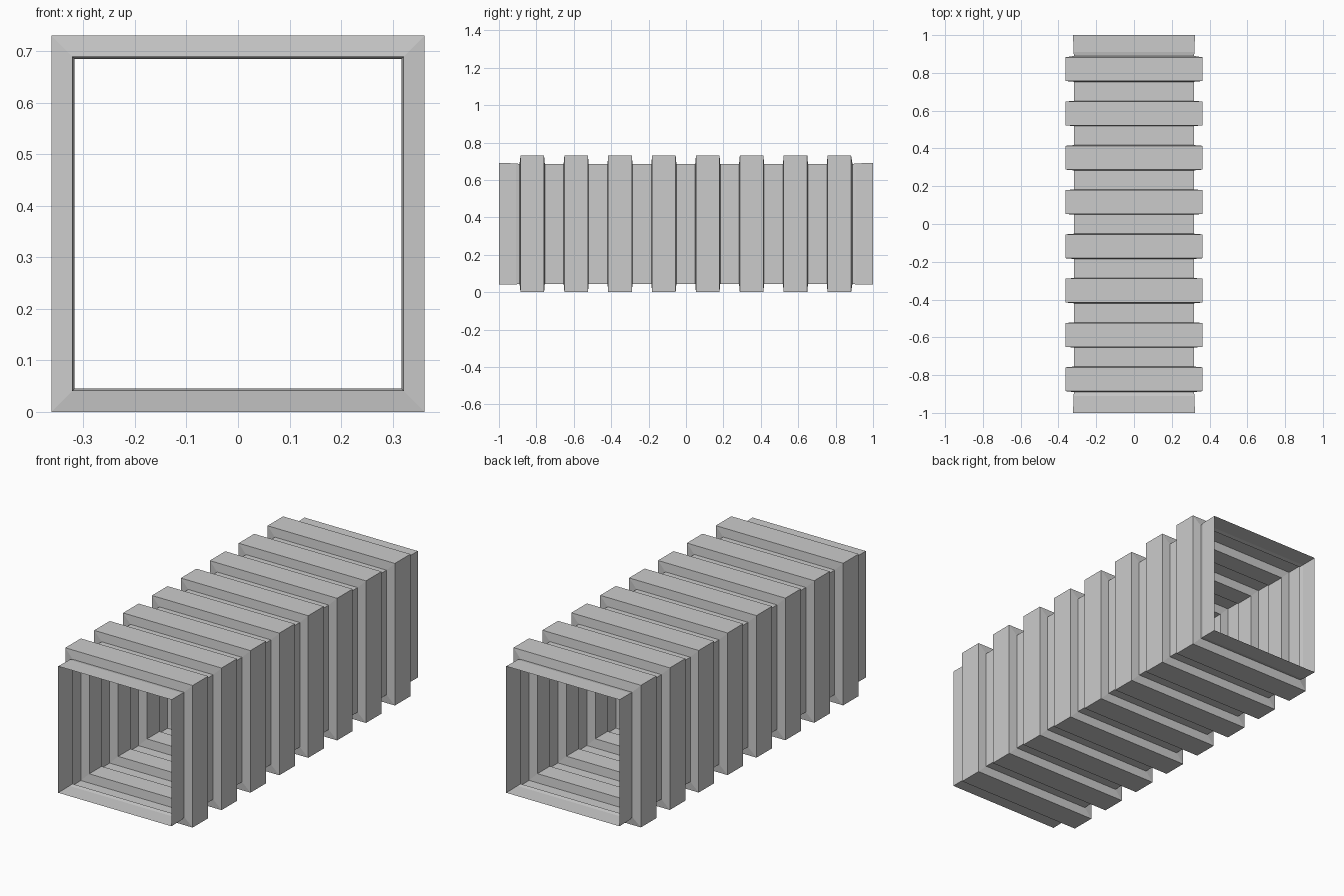
import bpy, bmesh

if "Cube" in bpy.data.objects:
    bpy.data.objects.remove(bpy.data.objects["Cube"])

HALF_X, HALF_Z, STEP = 0.362, 0.365, 0.045   # rib half sizes, groove depth
RIBS, PITCH, RIB = 8, 0.2345, 0.130          # count, spacing, rib length

# Lengthwise profile: (y, inset from the rib surface)
profile = [(-1.0, 0.04), (-0.91, 0.041), (-0.89, STEP)]
for i in range(RIBS):
    c = (i - (RIBS - 1) / 2) * PITCH - 0.001
    a, b = c - RIB / 2, c + RIB / 2
    if i:
        profile.append((a - 0.002, STEP))
    profile += [(a + 0.002, 0.0), (b - 0.002, 0.0)]
    if i < RIBS - 1:
        profile.append((b + 0.002, STEP))
profile += [(0.89, STEP), (0.91, 0.041), (1.0, 0.04)]

# Open corrugated square duct: one square ring per profile point
bm = bmesh.new()
rings = []
for y, inset in profile:
    x, z = HALF_X - inset, HALF_Z - inset
    rings.append([bm.verts.new((sx * x, y, HALF_Z + sz * z))
                  for sx, sz in ((-1, -1), (1, -1), (1, 1), (-1, 1))])
for r0, r1 in zip(rings, rings[1:]):
    for k in range(4):
        n = (k + 1) % 4
        bm.faces.new((r0[k], r0[n], r1[n], r1[k]))
bm.normal_update()
# Make the normals face outwards
bottom = min(bm.faces, key=lambda f: f.calc_center_median().z)
if bottom.normal.z > 0:
    bmesh.ops.reverse_faces(bm, faces=bm.faces[:])

mesh = bpy.data.meshes.new("corrugated_duct")
bm.to_mesh(mesh)
bm.free()
bpy.context.collection.objects.link(bpy.data.objects.new("corrugated_duct", mesh))
